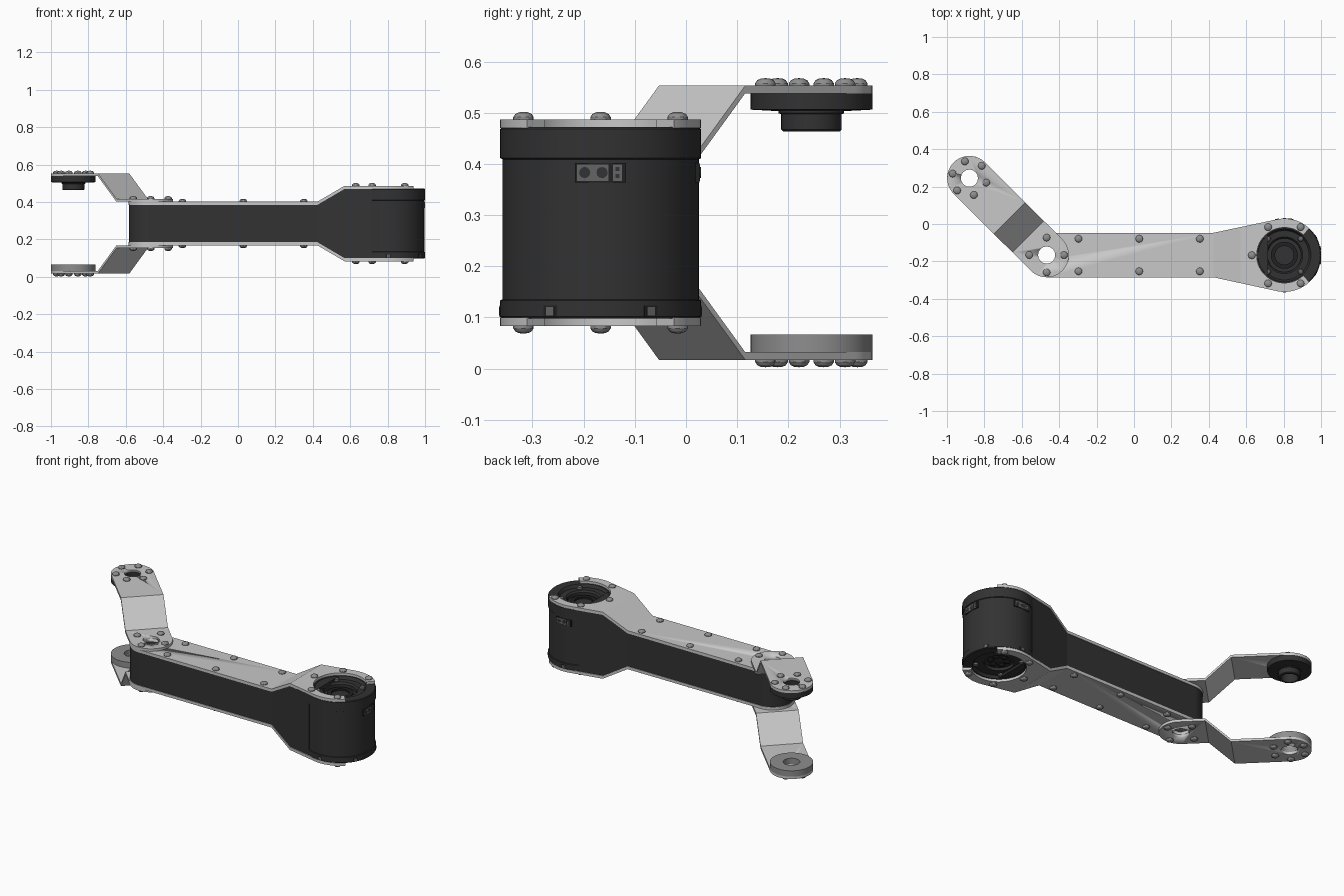
import bpy, bmesh, math
from mathutils import Matrix

if "Cube" in bpy.data.objects:
    bpy.data.objects.remove(bpy.data.objects["Cube"])

MID = 0.285                       # mirror height of the whole arm
PIVOT = (-0.467, -0.166)
JOINT = (-0.88, 0.245)
MOTOR = (0.804, -0.167)


def mat(name, v):
    m = bpy.data.materials.new(name)
    m.diffuse_color = (v, v, v, 1)
    m.use_nodes = True
    m.node_tree.nodes["Principled BSDF"].inputs["Base Color"].default_value = m.diffuse_color
    return m


SILVER = mat("silver_plate", 0.58)
GREY = mat("mid_grey", 0.27)
DARK = mat("charcoal", 0.032)
BLACK = mat("dark_detail", 0.015)
PORT = mat("port_grey", 0.13)


def finish(bm, name, m, smooth=True):
    bmesh.ops.recalc_face_normals(bm, faces=bm.faces[:])
    me = bpy.data.meshes.new(name)
    bm.to_mesh(me)
    bm.free()
    ob = bpy.data.objects.new(name, me)
    bpy.context.collection.objects.link(ob)
    me.materials.append(m)
    bpy.ops.object.select_all(action='DESELECT')
    ob.select_set(True)
    bpy.context.view_layer.objects.active = ob
    if smooth:
        bpy.ops.object.shade_smooth_by_angle(angle=math.radians(30))
    return ob


def revolve(bm, centre, profile, n=48, closed=False):
    """Spin (radius, z) points around a vertical axis; radius 0 is a pole."""
    cx, cy = centre
    rings = []
    for r, z in profile:
        if r == 0:
            rings.append([bm.verts.new((cx, cy, z))] * n)
        else:
            rings.append([bm.verts.new((cx + r * math.cos(2 * math.pi * i / n),
                                        cy + r * math.sin(2 * math.pi * i / n), z)) for i in range(n)])
    pairs = list(zip(rings, rings[1:] + rings[:1])) if closed else list(zip(rings, rings[1:]))
    for a, b in pairs:
        for i in range(n):
            j = (i + 1) % n
            bm.faces.new(list(dict.fromkeys((a[i], a[j], b[j], b[i]))))


def lathe(name, centre, profile, m, n=48, closed=False):
    bm = bmesh.new()
    revolve(bm, centre, profile, n, closed)
    return finish(bm, name, m)


def domes(name, spots, m, r=0.02, h=0.0145):
    """Round screw heads at (x, y, offset from MID); sign gives up or down."""
    bm = bmesh.new()
    for x, y, o in spots:
        s = 1 if o > 0 else -1
        z = MID + o
        revolve(bm, (x, y), [(0, z - s * 0.003), (r, z - s * 0.003), (r, z + s * h * .3),
                             (r * .8, z + s * h * .72), (r * .45, z + s * h * .95), (0, z + s * h)], 12)
    return finish(bm, name, m)


def arc(c, r, a0, a1, n=20):
    return [(c[0] + r * math.cos(math.radians(a0 + (a1 - a0) * i / n)),
             c[1] + r * math.sin(math.radians(a0 + (a1 - a0) * i / n))) for i in range(n + 1)]


def slab(name, outline, low, high, m, bends, rise, xform=None):
    """Extruded outline, creased at two x positions, bent away from MID."""
    bm = bmesh.new()
    f = bm.faces.new([bm.verts.new((x, y, low)) for x, y in outline])
    ex = bmesh.ops.extrude_face_region(bm, geom=[f])
    for v in ex['geom']:
        if isinstance(v, bmesh.types.BMVert):
            v.co.z = high
    for b in bends:
        bmesh.ops.bisect_plane(bm, geom=bm.verts[:] + bm.edges[:] + bm.faces[:],
                               plane_co=(b, 0, 0), plane_no=(1, 0, 0))
    for v in bm.verts:
        t = min(1, max(0, (v.co.x - bends[0]) / (bends[1] - bends[0])))
        v.co.z += math.copysign(rise * t, v.co.z) 
    bm.transform(Matrix.Translation((0, 0, MID)))
    if xform:
        bm.transform(xform)
    return finish(bm, name, m)


def drill(ob, cutter):
    md = ob.modifiers.new("hole", 'BOOLEAN')
    md.operation, md.solver, md.object = 'DIFFERENCE', 'EXACT', cutter
    bpy.context.view_layer.objects.active = ob
    bpy.ops.object.modifier_apply(modifier=md.name)


pivot_cut = lathe("pivot_cutter", PIVOT, [(0, -1), (.046, -1), (.046, 1.5), (0, 1.5)], GREY, 16)
joint_cut = lathe("joint_cutter", JOINT, [(0, -1), (.046, -1), (.046, 1.5), (0, 1.5)], GREY, 16)

# Dark arm body, flaring up to the motor
cy = PIVOT[1]
body = slab("arm_body", arc(PIVOT, 0.116, 90, 270) + [(0.425, cy - .116), (0.716, cy - .176),
            (0.716, cy + .176), (0.425, cy + .116)], -0.1, 0.1, DARK, (0.425, 0.57), 0.085)
drill(body, pivot_cut)

# Silver cover plates with a horseshoe end, and the bent fork brackets
plate = (arc(PIVOT, 0.119, 90, 270) + [(0.425, cy - .119)] + arc(MOTOR, 0.196, -100, -47)
         + arc(MOTOR, 0.148, -47, -313, 40) + arc(MOTOR, 0.196, 47, 100) + [(0.425, cy + .119)])
L = math.dist(PIVOT, JOINT)
stadium = arc((0, 0), 0.119, 90, 270) + arc((L, 0), 0.119, -90, 90)
turn = Matrix.Translation((*PIVOT, 0)) @ Matrix.Rotation(
    math.atan2(JOINT[1] - PIVOT[1], JOINT[0] - PIVOT[0]), 4, 'Z')
for s, side in ((1, "top"), (-1, "bottom")):
    p = slab(side + "_plate", plate, s * .1, s * .117, SILVER, (0.425, 0.57), 0.085)
    drill(p, pivot_cut)
    b = slab(side + "_bracket", stadium, s * .117, s * .132, SILVER, (0.14, 0.28), 0.136, turn)
    drill(b, pivot_cut)
    drill(b, joint_cut)
for c in (pivot_cut, joint_cut):
    bpy.data.objects.remove(c)

# Fork end joints: dark bearing with hub above, grey ring below
lathe("bearing_disc", JOINT, [(.046, .538), (.119, .538), (.119, .506), (.064, .503), (.064, .499),
      (.059, .497), (.059, .467), (.055, .463), (.046, .463)], DARK, closed=True)
lathe("joint_ring", JOINT, [(.046, .032), (.119, .032), (.119, .067), (.046, .067)], GREY, closed=True)

# Motor housing with stepped wells
lathe("motor_housing", MOTOR, [
    (0, .425), (.09, .425), (.09, .445), (.098, .455), (.132, .455), (.142, .472), (.192, .472), (.196, .468),
    (.196, .411), (.192, .409), (.192, .135), (.196, .133), (.196, .102), (.192, .098),
    (.142, .098), (.132, .113), (.08, .113), (.08, .13), (0, .13)], DARK, 64)
lathe("motor_shaft_ring", MOTOR, [(.05, .42), (.072, .42), (.072, .437), (.05, .437)], BLACK, closed=True)


def ring(c, r, start, step, count, o):
    return [(c[0] + r * math.cos(math.radians(start + step * i)),
             c[1] + r * math.sin(math.radians(start + step * i)), o) for i in range(count)]


# Screws on plates, brackets and motor
arm, fork, motor, inner = [], [], [], []
for s in (1, -1):
    arm += [(x, cy + dy, s * .117) for x in (-.297, .028, .352) for dy in (-.087, .087)]
    fork += ring(PIVOT, .093, 0, 90, 4, s * .132) + ring(JOINT, .093, 45, 60, 6, s * .268)
    motor += ring(MOTOR, .174, 60, 60, 5, s * .202)
    inner += ring(MOTOR, .124, 45, 90, 4, s * .17)
domes("arm_screws", arm, GREY)
domes("fork_screws", fork, GREY)
domes("motor_screws", motor, GREY)
domes("inner_motor_screws", inner, PORT, 0.016)
domes("motor_vent_caps", ring(MOTOR, .045, 30, 60, 6, -.157), BLACK, 0.018, 0.01)


def block(bm, angle, r, side, z, size):
    """Box of (depth, width, height) on the motor wall at an angle."""
    mx = (Matrix.Translation((*MOTOR, z)) @ Matrix.Rotation(math.radians(angle), 4, 'Z')
          @ Matrix.Translation((r, side, 0)) @ Matrix.Diagonal((*size, 1)))
    bmesh.ops.create_cube(bm, size=1, matrix=mx)


# Connector panels on two sides, and small clips around the base
panel, sockets, pins, clips = bmesh.new(), bmesh.new(), bmesh.new(), bmesh.new()
for a in (0, 90):
    block(sockets, a, .186, 0, .383, (.0145, .1, .038))
    block(panel, a, .188, -.015, .383, (.0135, .062, .032))
    block(panel, a, .188, .033, .383, (.0135, .018, .032))
    for y in (-.031, .003):
        mx = (Matrix.Translation((*MOTOR, .383)) @ Matrix.Rotation(math.radians(a), 4, 'Z')
              @ Matrix.Translation((.193, y, 0)) @ Matrix.Rotation(math.pi / 2, 4, 'Y'))
        bmesh.ops.create_cone(pins, cap_ends=True, segments=12, radius1=.011, radius2=.011, depth=.006, matrix=mx)
    for z in (.376, .39):
        block(pins, a, .193, .033, z, (.006, .008, .008))
for a in (-90, -30, 30, 90):
    block(sockets, a, .191, 0, .112, (.012, .03, .022))
    block(clips, a, .192, 0, .112, (.012, .017, .016))
finish(sockets, "port_surrounds", BLACK, False)
finish(panel, "port_panels", PORT, False)
finish(pins, "port_pins", DARK)
finish(clips, "base_clips", PORT, False)
